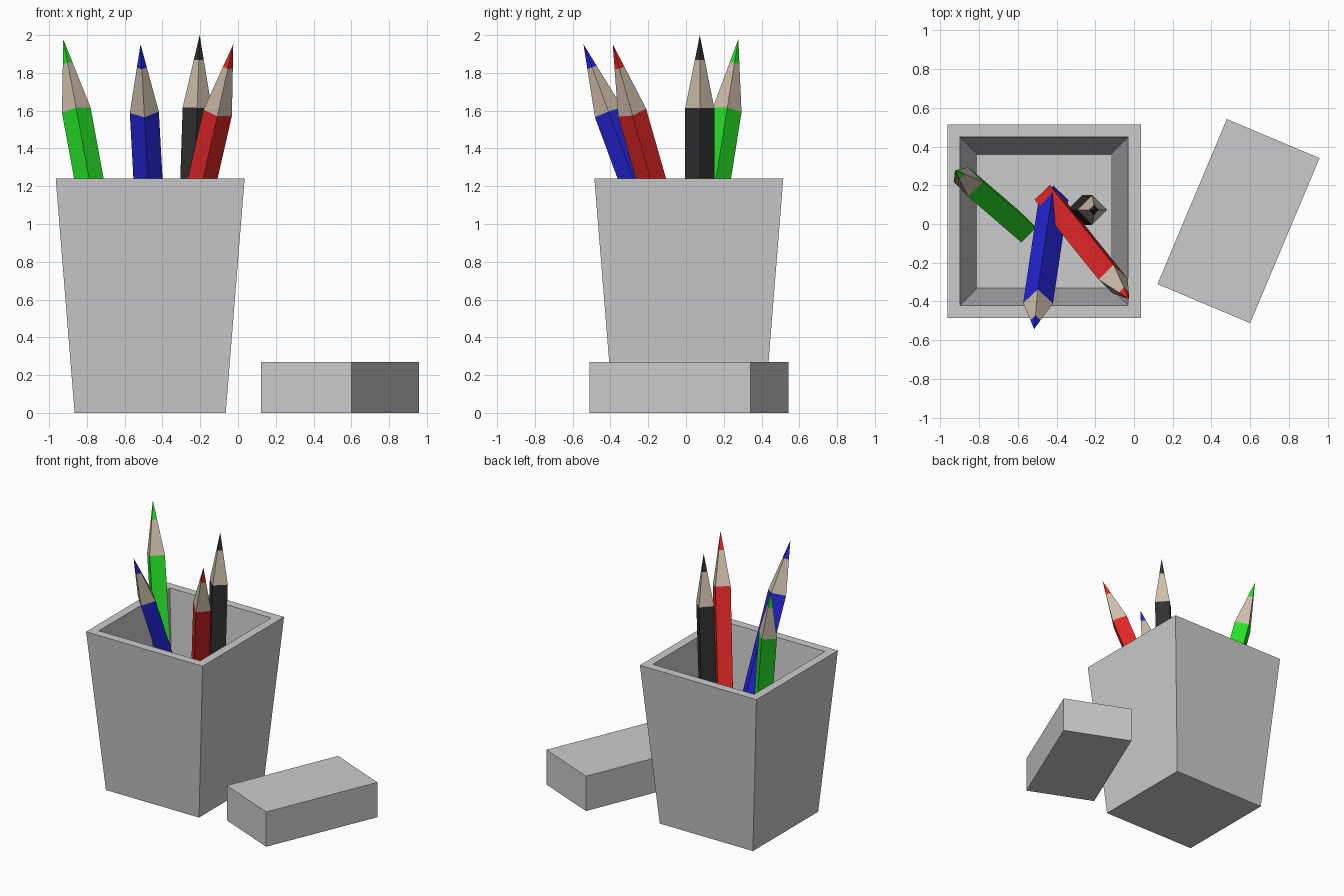
import bpy, bmesh, math
from mathutils import Vector

if "Cube" in bpy.data.objects:
    bpy.data.objects.remove(bpy.data.objects["Cube"])


def material(name, rgb):
    m = bpy.data.materials.new(name)
    m.diffuse_color = (*rgb, 1)
    m.use_nodes = True
    m.node_tree.nodes["Principled BSDF"].inputs["Base Color"].default_value = m.diffuse_color
    return m


def add_object(name, bm):
    bmesh.ops.recalc_face_normals(bm, faces=bm.faces)
    me = bpy.data.meshes.new(name)
    bm.to_mesh(me)
    bm.free()
    ob = bpy.data.objects.new(name, me)
    bpy.context.collection.objects.link(ob)
    return ob


def square_rings(bm, profile, phase):
    """Stack four-sided rings (radius, z); radius 0 makes a point. Returns face bands."""
    rings, bands = [], []
    for r, z in profile:
        if r == 0:
            rings.append([bm.verts.new((0, 0, z))] * 4)
        else:
            rings.append([bm.verts.new((r * math.cos(phase + i * math.pi / 2),
                                        r * math.sin(phase + i * math.pi / 2), z))
                          for i in range(4)])
    for a, b in zip(rings, rings[1:]):
        band = []
        for i in range(4):
            j = (i + 1) % 4
            band.append(bm.faces.new(list(dict.fromkeys((a[i], a[j], b[j], b[i])))))
        bands.append(band)
    bm.faces.new(rings[0][::-1])
    return rings, bands


# Tapered square cup with a hollow inside
bm = bmesh.new()
half_profile = [(0.40, 0), (0.50, 1.24), (0.435, 1.24), (0.345, 0.07)]
rings, _ = square_rings(bm, [(h * math.sqrt(2), z) for h, z in half_profile], math.pi / 4)
bm.faces.new(rings[-1])
cup = add_object("pencil_cup", bm)
cup.location = (-0.465, 0.015, 0)

# Eraser block lying beside the cup
bm = bmesh.new()
bmesh.ops.create_cube(bm, size=1)
bmesh.ops.scale(bm, vec=(0.52, 0.925, 0.27), verts=bm.verts)
eraser = add_object("eraser", bm)
eraser.location = (0.54, 0.015, 0.135)
eraser.rotation_euler.z = math.radians(-22.8)

# Pencils: four-sided shaft, bare wood taper and coloured lead
LENGTH, RADIUS, TAPER, LEAD = 1.93, 0.077, 0.385, 0.132
wood = material("wood", (0.62, 0.52, 0.41))


def pencil(colour, rgb, base, tip):
    bm = bmesh.new()
    _, bands = square_rings(bm, [(RADIUS, -LENGTH), (RADIUS, -TAPER),
                                 (RADIUS * LEAD / TAPER, -LEAD), (0, 0)], 0)
    for f in bands[1]:
        f.material_index = 1
    ob = add_object(colour + "_pencil", bm)
    ob.data.materials.append(material(colour, rgb))
    ob.data.materials.append(wood)
    axis = Vector(tip) - Vector(base)
    ob.rotation_mode = 'QUATERNION'
    ob.rotation_quaternion = Vector((0, 0, 1)).rotation_difference(axis)
    ob.location = tip


pencil("green", (0.02, 0.75, 0.02), (-0.58, -0.02, 0.10), (-0.925, 0.277, 1.978))
pencil("blue", (0.02, 0.02, 0.75), (-0.416, 0.125, 0.145), (-0.516, -0.543, 1.952))
pencil("black", (0.03, 0.03, 0.03), (-0.268, 0.073, 0.07), (-0.203, 0.073, 2.0))
pencil("red", (0.75, 0.02, 0.02), (-0.44, 0.13, 0.13), (-0.025, -0.388, 1.952))
